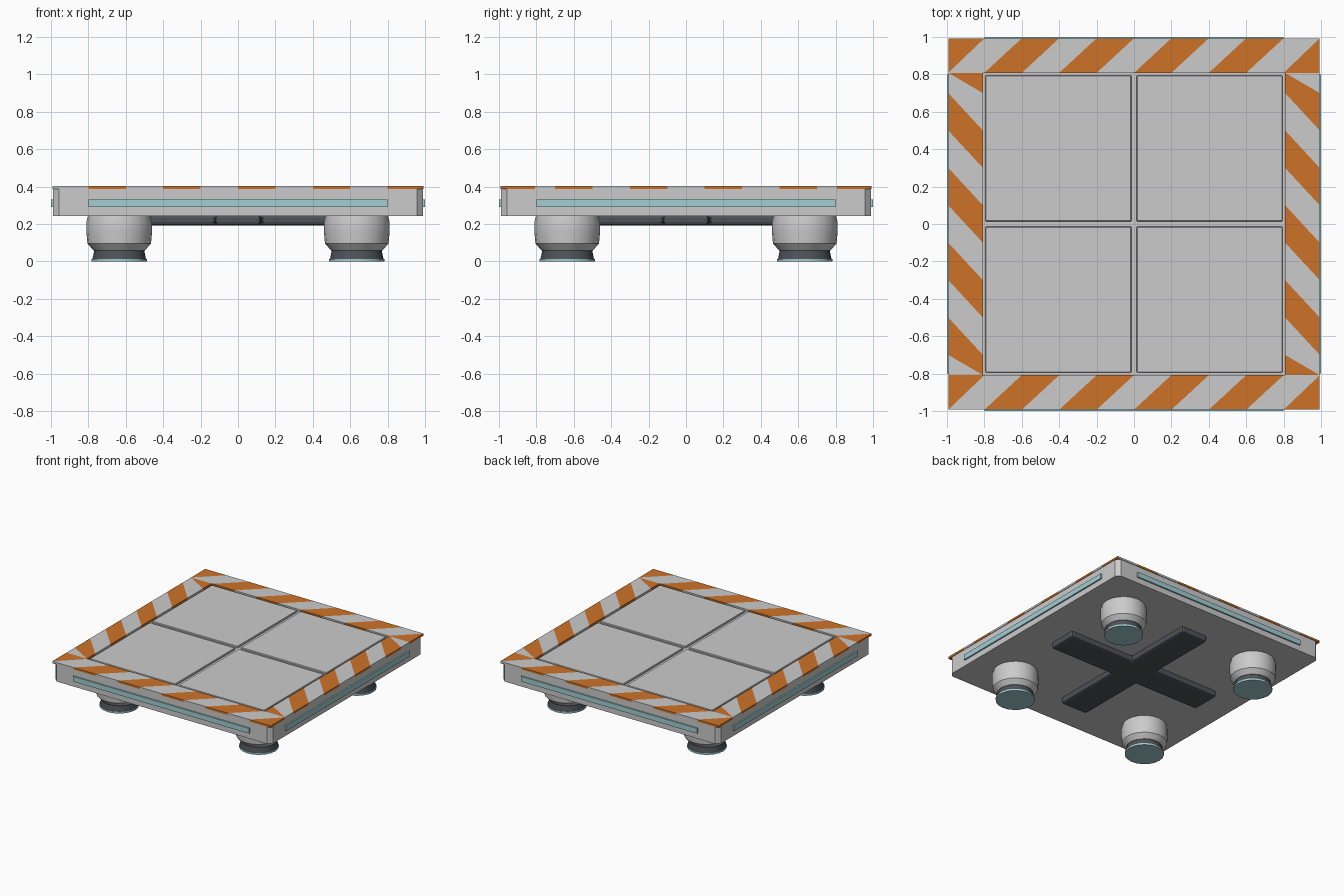
import bpy, bmesh, math

if "Cube" in bpy.data.objects:
    bpy.data.objects.remove(bpy.data.objects["Cube"])


def material(name, col):
    m = bpy.data.materials.new(name)
    m.diffuse_color = (*col, 1)
    m.use_nodes = True
    m.node_tree.nodes["Principled BSDF"].inputs["Base Color"].default_value = m.diffuse_color
    return m


orange = material("orange", (0.62, 0.17, 0.02))
light = material("light_grey", (0.55, 0.55, 0.55))
cyan = material("pale_cyan", (0.36, 0.62, 0.65))
dark = material("dark_grey", (0.08, 0.085, 0.1))


def add_object(name, bm, mats=()):
    bmesh.ops.remove_doubles(bm, verts=bm.verts, dist=1e-6)
    bmesh.ops.recalc_face_normals(bm, faces=bm.faces)
    me = bpy.data.meshes.new(name)
    bm.to_mesh(me)
    bm.free()
    for m in mats:
        me.materials.append(m)
    ob = bpy.data.objects.new(name, me)
    bpy.context.collection.objects.link(ob)
    return ob


def prism(bm, pts, z0, z1, mat=0):
    lo = [bm.verts.new((x, y, z0)) for x, y in pts]
    hi = [bm.verts.new((x, y, z1)) for x, y in pts]
    n = len(pts)
    faces = [lo[::-1], hi] + [[lo[i], lo[(i + 1) % n], hi[(i + 1) % n], hi[i]] for i in range(n)]
    for f in faces:
        bm.faces.new(f).material_index = mat


def rect(x0, x1, y0, y1):
    return [(x0, y0), (x1, y0), (x1, y1), (x0, y1)]


def bevel(ob, width, segments=1):
    m = ob.modifiers.new("bevel", 'BEVEL')
    m.width, m.segments = width, segments


# platform body with cut corners
S, C = 0.988, 0.957
bm = bmesh.new()
prism(bm, [(-C, -S), (C, -S), (S, -C), (S, C), (C, S), (-C, S), (-S, C), (-S, -C)], 0.243, 0.386)
add_object("platform_body", bm)

# hazard-striped border: slanted blocks clamped to each strip
E, I = 0.993, 0.808


def stripes(name, along_x, c0, c1, start, limit):
    bm = bmesh.new()
    slope = 0.2 if along_x else -0.2
    clamp = lambda v: max(-limit, min(limit, v))
    for k in range(14):
        a = start + 0.2 * k
        p, q = clamp(a), clamp(a + 0.2)
        r, s = clamp(a + 0.2 + slope), clamp(a + slope)
        pts = []
        for t, c in ((p, c0), (q, c0), (r, c1), (s, c1)):
            v = (t, c) if along_x else (c, t)
            if v not in pts:
                pts.append(v)
        if len(pts) > 2:
            prism(bm, pts, 0.386, 0.402, k % 2)
    # keep neighbouring blocks as separate shells
    bmesh.ops.recalc_face_normals(bm, faces=bm.faces)
    me = bpy.data.meshes.new(name)
    bm.to_mesh(me)
    bm.free()
    me.materials.append(orange)
    me.materials.append(light)
    bpy.context.collection.objects.link(bpy.data.objects.new(name, me))


stripes("front_stripes", True, -E, -I, -1.2, E)
stripes("back_stripes", True, I, E, -1.2, E)
stripes("left_stripes", False, -E, -I, -1.1, I)
stripes("right_stripes", False, I, E, -1.3, I)

# four deck panels separated by grooves
for i, sx in enumerate((-1, 1)):
    for j, sy in enumerate((-1, 1)):
        xs = sorted((sx * 0.014, sx * 0.794))
        ys = sorted((sy * 0.014, sy * 0.794))
        bm = bmesh.new()
        prism(bm, rect(*xs, *ys), 0.38, 0.40)
        bevel(add_object(f"deck_panel_{i}{j}", bm, [light]), 0.004)

# glowing side strips
for i, side in enumerate(("front", "right", "back", "left")):
    bm = bmesh.new()
    prism(bm, rect(-0.8, 0.8, -1.0, -0.97), 0.29, 0.332)
    ob = add_object(side + "_light_strip", bm, [cyan])
    ob.rotation_euler.z = i * math.pi / 2

# underside cross brace
W, L = 0.122, 0.71
bm = bmesh.new()
prism(bm, [(-W, -L), (W, -L), (W, -W), (L, -W), (L, W), (W, W),
           (W, L), (-W, L), (-W, W), (-L, W), (-L, -W), (-W, -W)], 0.192, 0.25)
bevel(add_object("cross_brace", bm, [dark]), 0.018, 2)


# lathe helper for the feet
def lathe(name, profile, x, y, mats=(), n=20):
    bm = bmesh.new()
    rings = [[bm.verts.new((x + r * math.cos(2 * math.pi * k / n), y + r * math.sin(2 * math.pi * k / n), z))
              for k in range(n)] for r, z in profile]
    for a, b in zip(rings, rings[1:]):
        for k in range(n):
            bm.faces.new((a[k], a[(k + 1) % n], b[(k + 1) % n], b[k]))
    bm.faces.new(rings[0][::-1])
    bm.faces.new(rings[-1])
    ob = add_object(name, bm, mats)
    bpy.context.view_layer.objects.active = ob
    bpy.ops.object.select_all(action='DESELECT')
    ob.select_set(True)
    bpy.ops.object.shade_smooth_by_angle(angle=math.radians(30))


# four thruster-like feet
for i, sx in enumerate((-1, 1)):
    for j, sy in enumerate((-1, 1)):
        x, y = sx * 0.635, sy * 0.635
        lathe(f"foot_housing_{i}{j}", [(0.137, 0.058), (0.17, 0.096), (0.176, 0.16), (0.176, 0.21), (0.166, 0.25)], x, y)
        lathe(f"foot_skirt_{i}{j}", [(0.143, 0.014), (0.137, 0.04), (0.134, 0.06)], x, y, [dark])
        lathe(f"foot_pad_{i}{j}", [(0.148, 0.0), (0.148, 0.014)], x, y, [cyan])
